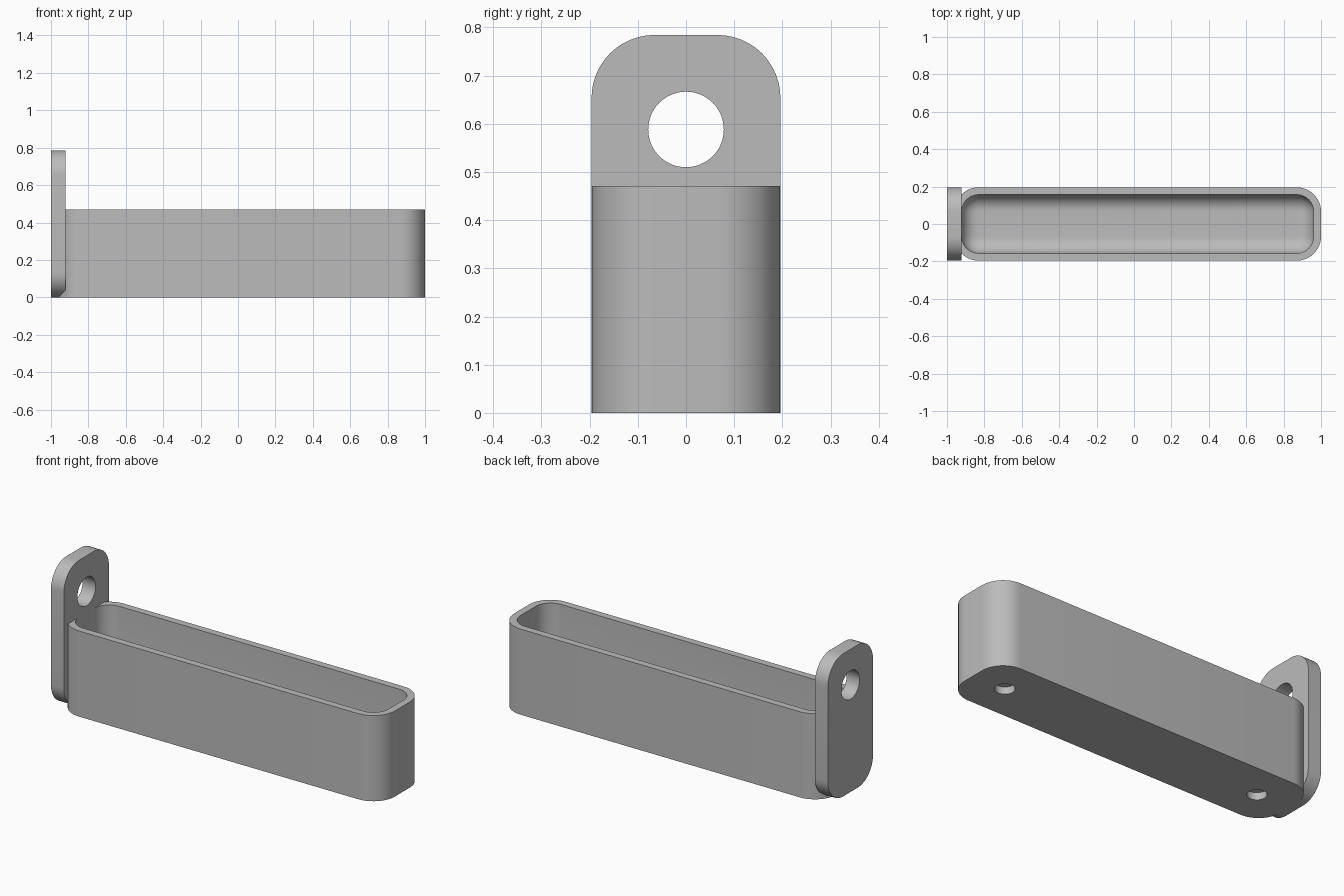
import bpy, bmesh, math
from mathutils import Matrix, Vector

cube = bpy.data.objects.get("Cube")
if cube:
    bpy.data.objects.remove(cube, do_unlink=True)

MM = 2 / 51            # one millimetre in model units
WALL = MM
CORNER = MM * 10 / 3

grey = bpy.data.materials.new("plain grey")
grey.use_nodes = True
grey.diffuse_color = (0.5, 0.5, 0.5, 1)
grey.node_tree.nodes["Principled BSDF"].inputs["Base Color"].default_value = (0.5, 0.5, 0.5, 1)


def rounded_rect(half_u, half_v, radius, steps=12):
    """Counter-clockwise outline of a rounded rectangle."""
    points = []
    for quarter, (su, sv) in enumerate([(1, 1), (-1, 1), (-1, -1), (1, -1)]):
        for i in range(steps + 1):
            a = (quarter + i / steps) * math.pi / 2
            points.append((su * (half_u - radius) + radius * math.cos(a),
                           sv * (half_v - radius) + radius * math.sin(a)))
    return points


def loft(name, rings):
    """Closed solid skinned through matching rings of points."""
    bm = bmesh.new()
    loops = [[bm.verts.new(p) for p in ring] for ring in rings]
    for a, b in zip(loops, loops[1:]):
        for i in range(len(a)):
            j = (i + 1) % len(a)
            bm.faces.new((a[i], a[j], b[j], b[i]))
    bm.faces.new(loops[0][::-1])
    bm.faces.new(loops[-1])
    bmesh.ops.recalc_face_normals(bm, faces=bm.faces)
    mesh = bpy.data.meshes.new(name)
    bm.to_mesh(mesh)
    bm.free()
    mesh.materials.append(grey)
    obj = bpy.data.objects.new(name, mesh)
    bpy.context.collection.objects.link(obj)
    return obj


def drill(obj, centre, radius, length, axis):
    """Cut a round hole along an axis, then discard the cutter."""
    bm = bmesh.new()
    turn = Vector((0, 0, 1)).rotation_difference(Vector(axis)).to_matrix().to_4x4()
    bmesh.ops.create_cone(bm, cap_ends=True, segments=48, radius1=radius, radius2=radius,
                          depth=length, matrix=Matrix.Translation(centre) @ turn)
    mesh = bpy.data.meshes.new("hole_cutter")
    bm.to_mesh(mesh)
    bm.free()
    mesh.materials.append(grey)
    cutter = bpy.data.objects.new("hole_cutter", mesh)
    cutter.hide_render = True
    bpy.context.collection.objects.link(cutter)
    mod = obj.modifiers.new("hole", "BOOLEAN")
    mod.operation, mod.solver, mod.object = "DIFFERENCE", "EXACT", cutter
    bpy.context.view_layer.objects.active = obj
    bpy.ops.object.modifier_apply(modifier=mod.name)
    bpy.data.objects.remove(cutter, do_unlink=True)


# Open tray: outer wall, rim, inner wall, rounded inner floor
length, width, height = 25 * MM, 5 * MM, 12 * MM
tray_x = MM / 2
floor_z = 2 * MM


def tray_ring(inset, z):
    outline = rounded_rect(length - inset, width - inset, CORNER - inset)
    return [(tray_x + x, y, z) for x, y in outline]


fillet = 2.2 * MM
rings = [tray_ring(0, 0), tray_ring(0, height), tray_ring(WALL, height)]
for i in range(11):
    a = i / 10 * math.pi / 2
    rings.append(tray_ring(WALL + fillet * (1 - math.cos(a)),
                           floor_z + fillet * (1 - math.sin(a))))
tray = loft("tray", rings)

# Two shallow screw sockets under the tray
for side in (-1, 1):
    drill(tray, (tray_x + side * 20 * MM, 0, 0), 1.25 * MM, 2 * MM, (0, 0, 1))

# Upright mounting plate with its hole
plate_half = 10 * MM
plate_outline = rounded_rect(width, plate_half, CORNER)
plate = loft("mounting_plate", [[(x, y, plate_half + z) for y, z in plate_outline]
                                for x in (-1, -1 + 2 * MM)])
drill(plate, (-1 + MM, 0, 15 * MM), 2 * MM, 4 * MM, (1, 0, 0))

# Smooth the rounded walls, keep the edges sharp
bpy.ops.object.select_all(action="DESELECT")
for obj in (tray, plate):
    obj.select_set(True)
bpy.context.view_layer.objects.active = tray
bpy.ops.object.shade_smooth_by_angle(angle=math.radians(30))
